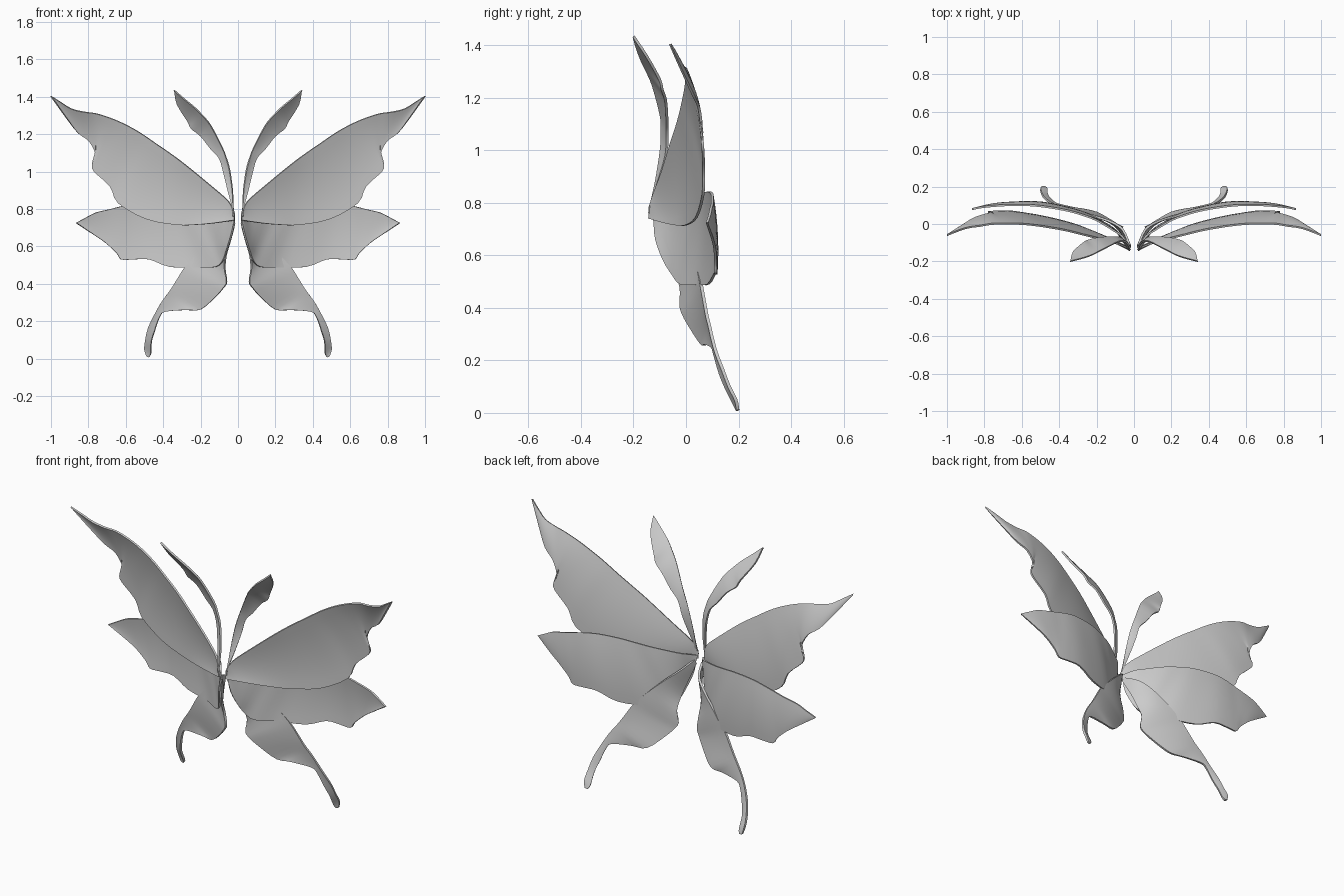
import bpy
import bmesh
from mathutils import Vector

grey = bpy.data.materials.new("wing_grey")
grey.diffuse_color = (0.6, 0.6, 0.6, 1.0)


def smooth_path(pts, steps=3):
    """Catmull-Rom curve through the points."""
    p = [Vector(v) for v in pts]
    p = [p[0]] + p + [p[-1]]
    out = []
    for i in range(1, len(p) - 2):
        a, b, c, d = p[i - 1:i + 3]
        for s in range(steps):
            t = s / steps
            out.append(0.5 * (2 * b + (c - a) * t + (2 * a - 5 * b + 4 * c - d) * t ** 2
                              + (3 * b - a - 3 * c + d) * t ** 3))
    out.append(p[-1])
    return out


def wing(name, lead, trail, bulge, thickness, across=8):
    """Cupped sheet lofted between two edges, thickened and mirrored."""
    bm = bmesh.new()
    rows = []
    for a, b in zip(smooth_path(lead), smooth_path(trail)):
        chord = (b - a).length
        row = []
        for j in range(across + 1):
            t = j / across
            co = a.lerp(b, t)
            co.y += bulge * chord * 4 * t * (1 - t)
            row.append(bm.verts.new(co))
        rows.append(row)
    for r, s in zip(rows, rows[1:]):
        for j in range(across):
            bm.faces.new((r[j], s[j], s[j + 1], r[j + 1]))
    bmesh.ops.recalc_face_normals(bm, faces=bm.faces)
    mesh = bpy.data.meshes.new(name)
    bm.to_mesh(mesh)
    bm.free()
    mesh.materials.append(grey)
    ob = bpy.data.objects.new(name, mesh)
    bpy.context.collection.objects.link(ob)
    bpy.ops.object.select_all(action='DESELECT')
    ob.select_set(True)
    bpy.context.view_layer.objects.active = ob
    sol = ob.modifiers.new("thickness", 'SOLIDIFY')
    sol.thickness = thickness
    sol.offset = 0
    mir = ob.modifiers.new("mirror", 'MIRROR')
    mir.use_mirror_merge = False
    bpy.ops.object.modifier_apply(modifier=sol.name)
    bpy.ops.object.modifier_apply(modifier=mir.name)
    bpy.ops.object.shade_smooth_by_angle(angle=0.6)


# Large upper wings
wing("upper_wings",
     [(.02, -.14, .78), (.05, -.12, .84), (.14, -.09, .92), (.28, -.055, 1.035),
      (.36, -.035, 1.095), (.44, -.02, 1.15), (.52, -.008, 1.205), (.60, 0, 1.25),
      (.68, .002, 1.285), (.76, 0, 1.31), (.82, -.01, 1.318), (.89, -.02, 1.335),
      (.95, -.04, 1.372), (1, -.06, 1.405)],
     [(.02, -.14, .74), (.12, -.09, .725), (.23, -.04, .715), (.33, 0, .715),
      (.49, .04, .745), (.64, .065, .83), (.685, .068, .92), (.77, .065, 1.0),
      (.78, .062, 1.04), (.76, .06, 1.085), (.795, .05, 1.16), (.855, .03, 1.205),
      (.92, -.01, 1.29), (.998, -.06, 1.40)],
     0.04, 0.01)

# Middle wings, tucked behind the upper pair
wing("middle_wings",
     [(.02, -.13, .76), (.06, -.07, .78), (.10, -.04, .79), (.20, .02, .815),
      (.28, .05, .83), (.35, .07, .84), (.43, .085, .843), (.50, .095, .84),
      (.56, .10, .83), (.62, .10, .815), (.69, .10, .797), (.76, .095, .78),
      (.81, .09, .755), (.866, .08, .725)],
     [(.02, -.12, .73), (.035, -.115, .66), (.06, -.085, .58), (.08, -.05, .525),
      (.12, -.02, .49), (.22, .04, .488), (.365, .085, .49), (.475, .11, .53),
      (.56, .115, .53), (.625, .113, .53), (.65, .112, .565), (.71, .11, .62),
      (.775, .10, .665), (.86, .08, .722)],
     0.03, 0.01)

# Lower wings with long trailing tails
wing("tail_wings",
     [(.025, -.11, .74), (.06, -.03, .70), (.12, .01, .65), (.19, .035, .585),
      (.24, .05, .535), (.29, .06, .48), (.325, .07, .425), (.36, .08, .37),
      (.39, .09, .33), (.42, .10, .285), (.45, .115, .23), (.48, .14, .165),
      (.495, .165, .10), (.50, .19, .05), (.49, .197, .012)],
     [(.02, -.12, .72), (.04, -.08, .64), (.065, -.05, .55), (.07, -.02, .48),
      (.06, -.02, .41), (.08, -.01, .375), (.12, .015, .33), (.20, .06, .262),
      (.28, .075, .26), (.39, .10, .25), (.42, .11, .22), (.445, .13, .15),
      (.463, .155, .09), (.465, .185, .03), (.475, .197, .008)],
     0.03, 0.012)

# Slim feeler-like top wings
wing("top_wings",
     [(.02, -.14, .76), (.026, -.125, .83), (.03, -.11, .905), (.045, -.095, 1.01),
      (.062, -.093, 1.07), (.085, -.095, 1.13), (.145, -.125, 1.245),
      (.19, -.148, 1.30), (.235, -.17, 1.345), (.29, -.187, 1.39), (.342, -.20, 1.435)],
     [(.028, -.14, .76), (.035, -.125, .82), (.05, -.105, .88), (.075, -.075, .985),
      (.10, -.072, 1.07), (.145, -.072, 1.12), (.20, -.077, 1.19), (.25, -.09, 1.23),
      (.27, -.10, 1.27), (.326, -.15, 1.36), (.34, -.197, 1.43)],
     0.04, 0.01, 5)
